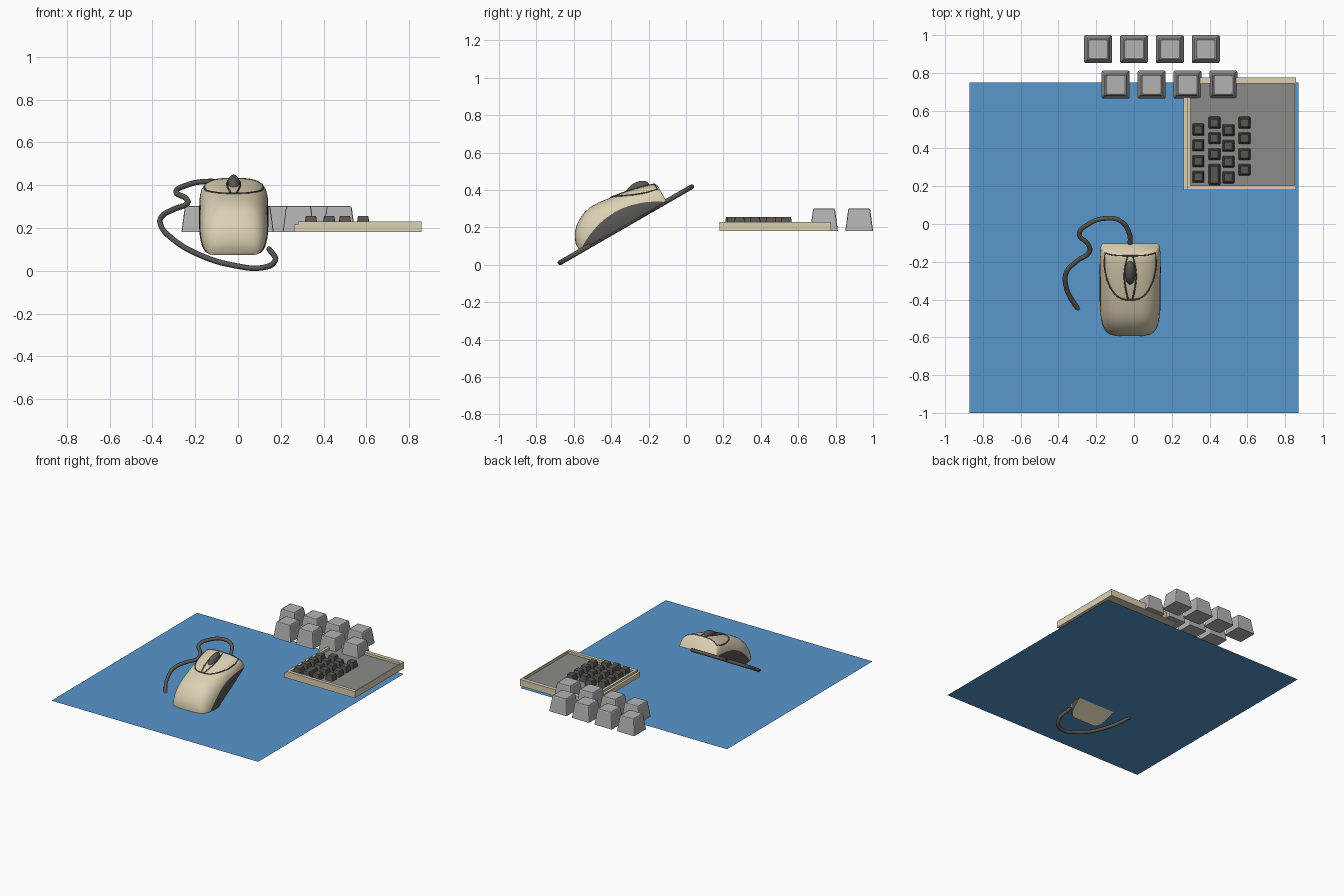
import bpy, bmesh, math
from mathutils import Vector

if "Cube" in bpy.data.objects:
    bpy.data.objects.remove(bpy.data.objects["Cube"])


def mat(name, r, g, b):
    m = bpy.data.materials.new(name)
    m.diffuse_color = (r, g, b, 1)
    m.use_nodes = True
    m.node_tree.nodes["Principled BSDF"].inputs["Base Color"].default_value = m.diffuse_color
    return m


BLUE = mat("blue", 0.10, 0.31, 0.61)
BEIGE = mat("beige", 0.72, 0.64, 0.46)
DARK = mat("dark_grey", 0.10, 0.095, 0.085)
PANEL = mat("mid_grey", 0.26, 0.26, 0.25)
LIGHT = mat("light_grey", 0.45, 0.45, 0.45)


def finish(bm, name, *mats):
    bmesh.ops.recalc_face_normals(bm, faces=bm.faces)
    me = bpy.data.meshes.new(name)
    bm.to_mesh(me)
    bm.free()
    ob = bpy.data.objects.new(name, me)
    bpy.context.collection.objects.link(ob)
    for m in mats:
        me.materials.append(m)
    return ob


def smooth(ob, deg=40):
    bpy.ops.object.select_all(action='DESELECT')
    ob.select_set(True)
    bpy.context.view_layer.objects.active = ob
    bpy.ops.object.shade_smooth_by_angle(angle=math.radians(deg))


def box(name, x0, x1, y0, y1, z0, z1, m):
    bm = bmesh.new()
    bmesh.ops.create_cube(bm, size=1)
    for v in bm.verts:
        v.co = ((x0 + x1) / 2 + v.co.x * (x1 - x0), (y0 + y1) / 2 + v.co.y * (y1 - y0),
                (z0 + z1) / 2 + v.co.z * (z1 - z0))
    return finish(bm, name, m)


def key(name, x, y, sx, sy, z0, z1, inset, bevel, m):
    """Tapered key cap with rounded edges and a shallow dished top."""
    bm = bmesh.new()
    bmesh.ops.create_cube(bm, size=1)
    for v in bm.verts:
        top = v.co.z > 0
        k = inset if top else 0
        v.co = (x + math.copysign(sx / 2 - k, v.co.x), y + math.copysign(sy / 2 - k, v.co.y),
                z1 if top else z0)
    edges = [e for e in bm.edges if max(v.co.z for v in e.verts) > z0 + 1e-4]
    bmesh.ops.bevel(bm, geom=edges, offset=bevel, segments=2, profile=0.5, affect='EDGES')
    top = [f for f in bm.faces if f.normal.z > 0.99]
    bmesh.ops.inset_region(bm, faces=top, thickness=bevel, depth=-bevel * 0.4)
    return finish(bm, name, m)


def tube(name, pts, r, m):
    """Round cord through the given points."""
    cu = bpy.data.curves.new(name, 'CURVE')
    cu.dimensions = '3D'
    cu.bevel_depth = r
    cu.bevel_resolution = 2
    cu.resolution_u = 6
    cu.use_fill_caps = True
    sp = cu.splines.new('BEZIER')
    sp.bezier_points.add(len(pts) - 1)
    for bp, p in zip(sp.bezier_points, pts):
        bp.co = p
        bp.handle_left_type = bp.handle_right_type = 'AUTO'
    cu.materials.append(m)
    ob = bpy.data.objects.new(name, cu)
    bpy.context.collection.objects.link(ob)


# Flat mat
bm = bmesh.new()
bm.faces.new([bm.verts.new(p) for p in
              ((-.87, -1, .15), (.87, -1, .15), (.87, .75, .15), (-.87, .75, .15))])
finish(bm, "desk_mat", BLUE)

# Keyboard tray with rails
box("tray_base", .285, .855, .18, .775, .18, .205, BEIGE)
box("tray_panel", .295, .85, .20, .75, .204, .212, PANEL)
box("rail_left_lower", .262, .285, .18, .775, .18, .215, BEIGE)
box("rail_left", .28, .30, .18, .775, .18, .23, BEIGE)
box("rail_front", .28, .855, .18, .205, .18, .23, BEIGE)
box("rail_back", .28, .855, .745, .775, .18, .23, BEIGE)
box("rail_right", .849, .857, .18, .775, .18, .23, BEIGE)

# Small dark keys in four staggered columns, one of them tall
for c, (x, y0) in enumerate(((.341, .50), (.426, .537), (.50, .497), (.585, .537))):
    for r in range(4):
        tall = c == 1 and r == 3
        key(f"small_key_{c}_{r}", x, .262 if tall else y0 - .0835 * r,
            .064, .112 if tall else .064, .205, .256, .008, .004, DARK)

# Large light keys in two staggered rows
for i in range(4):
    key(f"large_key_back_{i}", -.19 + .19 * i, .926, .148, .148, .182, .302, .016, .008, LIGHT)
    key(f"large_key_front_{i}", -.097 + .19 * i, .738, .148, .148, .182, .302, .016, .008, LIGHT)

# Mouse, built in a frame tilted 30 degrees: u along its length, v upward
C, S = math.cos(math.radians(30)), math.sin(math.radians(30))
CX, N = -.02, 3.0


def world(u, x, v):
    return Vector((CX + x, C * u - S * v, .40 + S * u + C * v))


STATIONS = [(-.655, .095, .045), (-.645, .117, .07), (-.625, .135, .105), (-.60, .145, .13),
            (-.567, .153, .152), (-.53, .158, .168), (-.49, .161, .177), (-.44, .162, .176),
            (-.39, .162, .17), (-.34, .162, .163), (-.30, .162, .156), (-.25, .162, .146),
            (-.21, .161, .137), (-.17, .16, .126), (-.14, .157, .117), (-.125, .152, .108),
            (-.12, .147, .10)]


def section(u):
    for a, b in zip(STATIONS, STATIONS[1:]):
        if u <= b[0]:
            t = (u - a[0]) / (b[0] - a[0])
            return a[1] + (b[1] - a[1]) * t, a[2] + (b[2] - a[2]) * t
    return STATIONS[-1][1:]


def surface(u, x):
    w, h = section(u)
    return world(u, x, h * max(0, 1 - (abs(x) / w) ** N) ** (1 / N))


LOW, HIGH = 4, 9
bm = bmesh.new()
rings = []
for u, w, h in STATIONS:
    # side band height follows an arch along the length
    band = max(.006, .088 * math.sin(math.pi * min(1, max(0, (u + .65) / .52))) ** .8)
    split = math.asin((band / h) ** (N / 2))
    angles = [split * i / LOW for i in range(LOW)]
    angles += [split + (math.pi / 2 - split) * i / HIGH for i in range(HIGH + 1)]
    half = [(w * max(0, math.cos(a)) ** (2 / N), h * math.sin(a) ** (2 / N)) for a in angles]
    # tuck the base slightly inward
    half[0] = (w * .97, 0)
    pts = half + [(-x, v) for x, v in half[-2::-1]]
    rings.append([bm.verts.new(world(u, x, v)) for x, v in pts])
n = len(rings[0])
for j, (a, b) in enumerate(zip(rings, rings[1:])):
    for i in range(n):
        k = (i + 1) % n
        f = bm.faces.new((a[i], a[k], b[k], b[i]))
        side = i < LOW or n - 1 - LOW <= i < n - 1
        f.material_index = 1 if side and 1 <= j < len(rings) - 3 else 0
bm.faces.new(rings[0])
bm.faces.new(rings[-1])
smooth(finish(bm, "mouse_body", BEIGE, DARK), 45)

# Button seams lying on the mouse shell
half = [(-.13, .132), (-.19, .137), (-.24, .130), (-.283, .116), (-.334, .085), (-.36, .05)]
seam = half + [(-.366, 0)] + [(u, -x) for u, x in reversed(half)]
tube("button_seam", [surface(u, x) for u, x in seam], .004, DARK)
tube("button_rear_seam", [surface(-.13, .132 - .022 * i) for i in range(13)], .003, DARK)
for s in (-1, 1):
    tube("wheel_seam", [surface(u, s * x) for u, x in
                        ((-.13, .014), (-.19, .027), (-.24, .031), (-.30, .025), (-.364, .012))],
         .004, DARK)

# Scroll wheel
bm = bmesh.new()
bmesh.ops.create_uvsphere(bm, u_segments=20, v_segments=12, radius=1)
for v in bm.verts:
    v.co = world(-.225 + .07 * v.co.y, .03 * v.co.x, .128 + .043 * v.co.z)
smooth(finish(bm, "scroll_wheel", DARK), 60)

# Cable lying in the tilted plane of the mouse base
cable = [(-.02, -.115), (-.025, -.05), (-.07, .015), (-.15, .03), (-.24, 0), (-.29, -.055),
         (-.245, -.105), (-.235, -.145), (-.30, -.195), (-.355, -.25), (-.362, -.32),
         (-.31, -.43), (-.18, -.565), (-.02, -.65), (.12, -.667), (.173, -.615), (.145, -.515)]
tube("cable", [(x, y, .40 + .577 * y) for x, y in cable], .013, DARK)
